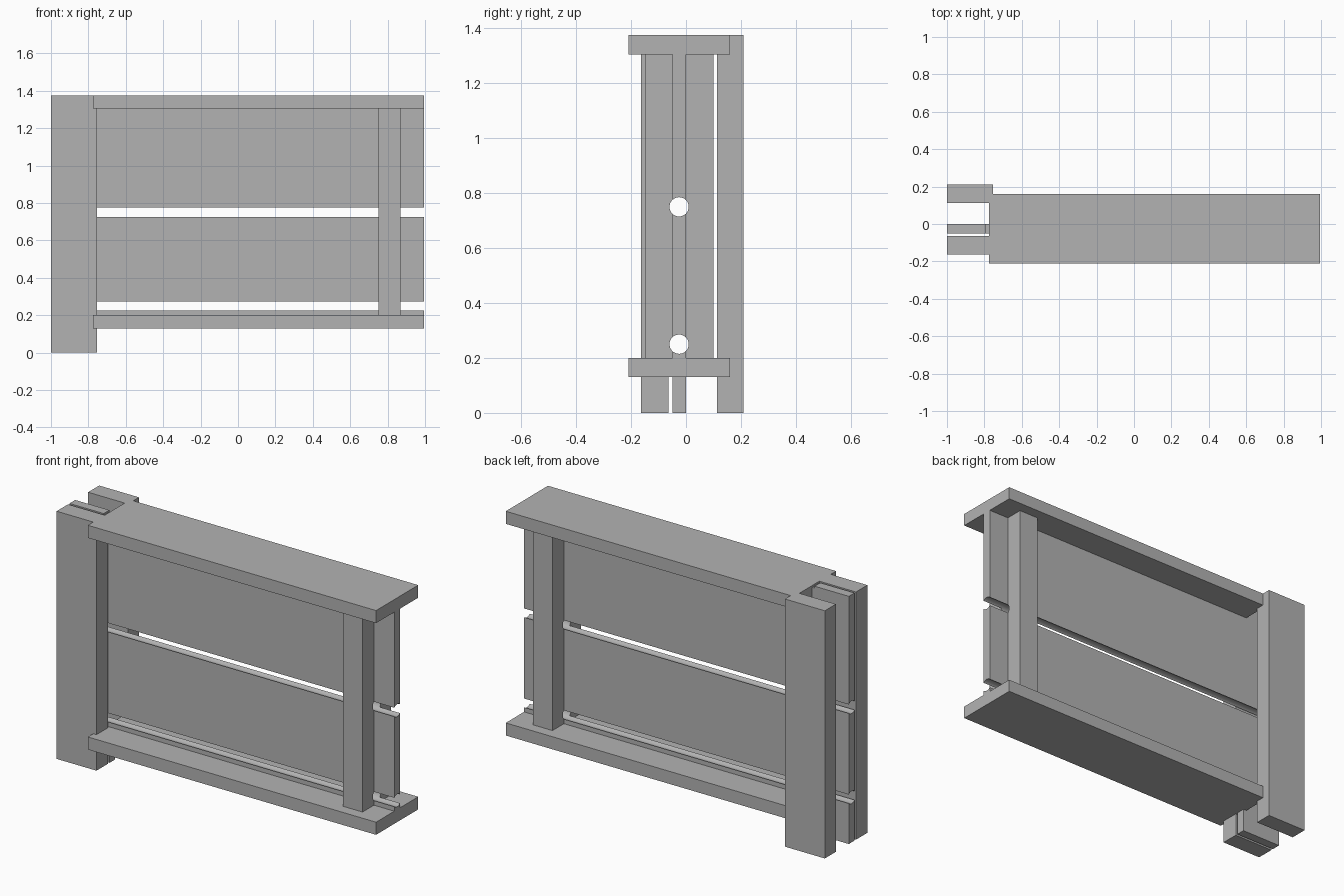
import bpy, bmesh
from math import pi

cube = bpy.data.objects.get("Cube")
if cube:
    bpy.data.objects.remove(cube, do_unlink=True)

grey = bpy.data.materials.new("plain_grey")
grey.use_nodes = True
grey.diffuse_color = (0.45, 0.45, 0.45, 1)
grey.node_tree.nodes["Principled BSDF"].inputs["Base Color"].default_value = (0.45, 0.45, 0.45, 1)


def extrude_profile(name, profile, y0, y1):
    """Extrude an x-z outline from y0 to y1."""
    bm = bmesh.new()
    face = bm.faces.new([bm.verts.new((x, y0, z)) for x, z in profile])
    new = bmesh.ops.extrude_face_region(bm, geom=[face])["geom"]
    bmesh.ops.translate(bm, vec=(0, y1 - y0, 0),
                        verts=[v for v in new if isinstance(v, bmesh.types.BMVert)])
    bmesh.ops.recalc_face_normals(bm, faces=bm.faces)
    mesh = bpy.data.meshes.new(name)
    bm.to_mesh(mesh)
    bm.free()
    mesh.materials.append(grey)
    obj = bpy.data.objects.new(name, mesh)
    bpy.context.collection.objects.link(obj)
    return obj


def box(name, x, y, z):
    return extrude_profile(name, [(x[0], z[0]), (x[1], z[0]), (x[1], z[1]), (x[0], z[1])], *y)


TOP = 1.375
RAIL_X, RAIL_Y = (-0.775, 0.995), (-0.21, 0.16)
POST_X, UPRIGHT_X = (-1.0, -0.755), (0.75, 0.87)

# Horizontal rails
box("bottom_rail", RAIL_X, RAIL_Y, (0.13, 0.2))
box("top_rail", RAIL_X, RAIL_Y, (1.305, TOP))

# Tall end posts
box("front_post", POST_X, (-0.163, -0.063), (0, TOP))
box("back_post", POST_X, (0.113, 0.21), (0, TOP))

# Short uprights on both faces of the panel
uprights = [box("front_upright", UPRIGHT_X, (-0.15, -0.05), (0.19, 1.315)),
            box("back_upright", UPRIGHT_X, (0, 0.1), (0.19, 1.315))]

# Thin panel with a foot at the post end
panel = extrude_profile("centre_panel",
                        [(-1, 0), (-0.755, 0), (-0.755, 0.15), (0.995, 0.15),
                         (0.995, TOP - 0.01), (-0.79, TOP - 0.01), (-0.79, TOP), (-1, TOP)],
                        -0.05, 0)

# Long round bores through the panel and uprights
for i, z in enumerate((0.25, 0.75)):
    bpy.ops.mesh.primitive_cylinder_add(vertices=32, radius=0.035, depth=2.4,
                                        location=(0, -0.025, z), rotation=(0, pi / 2, 0))
    bore = bpy.context.object
    bore.name = f"bore_cutter_{i + 1}"
    bore.data.materials.append(grey)
    bore.hide_render = True
    for part in [panel] + uprights:
        mod = part.modifiers.new("bore", "BOOLEAN")
        mod.operation, mod.solver, mod.object = "DIFFERENCE", "EXACT", bore
        bpy.context.view_layer.objects.active = part
        bpy.ops.object.modifier_apply(modifier=mod.name)
    bpy.data.objects.remove(bore, do_unlink=True)

# Smooth the bore walls, keeping every corner sharp
bpy.ops.object.select_all(action="DESELECT")
for part in [panel] + uprights:
    part.select_set(True)
bpy.context.view_layer.objects.active = panel
bpy.ops.object.shade_smooth_by_angle(angle=pi / 6)
